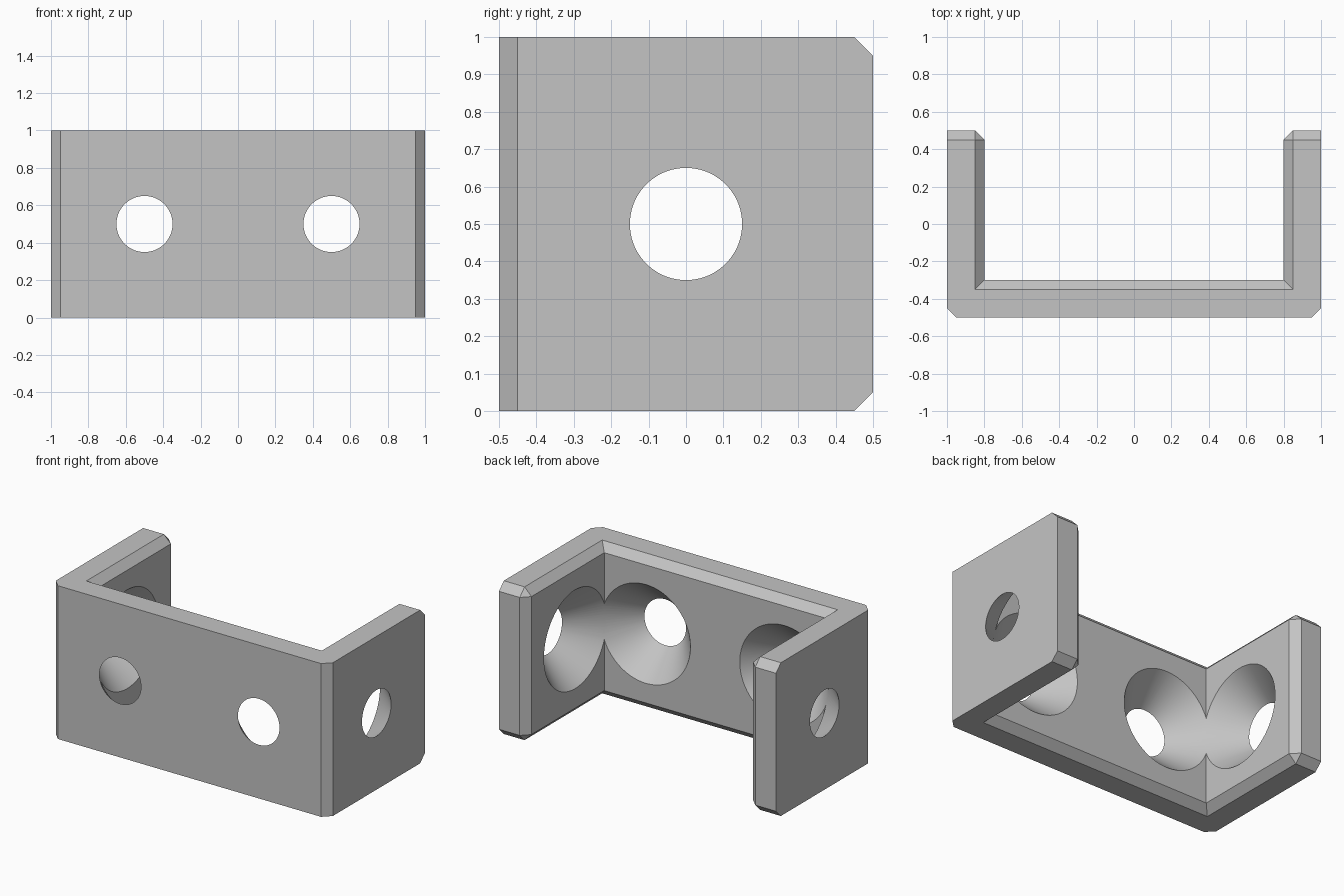
import bpy
import bmesh
from math import pi
from mathutils import Matrix, Vector

if "Cube" in bpy.data.objects:
    bpy.data.objects.remove(bpy.data.objects["Cube"], do_unlink=True)

WIDTH, DEPTH, HEIGHT = 1.0, 0.5, 1.0     # half width, half depth, full height
WALL, CHAMFER = 0.2, 0.05
HOLE_R, SINK_R = 0.15, 0.322
IN_X, IN_Y = WIDTH - WALL, WALL - DEPTH  # inner faces of the arms and the web

grey = bpy.data.materials.new("plain_grey")
grey.use_nodes = True
colour = (0.55, 0.55, 0.55, 1)
grey.diffuse_color = colour
grey.node_tree.nodes["Principled BSDF"].inputs["Base Color"].default_value = colour


def make_object(name, bm):
    mesh = bpy.data.meshes.new(name)
    bm.to_mesh(mesh)
    bm.free()
    mesh.materials.append(grey)
    obj = bpy.data.objects.new(name, mesh)
    bpy.context.collection.objects.link(obj)
    return obj


def near(a, b):
    return abs(a - b) < 1e-4


def is_chamfered(edge):
    a, b = (v.co for v in edge.verts)
    mid = (a + b) / 2
    if near(mid.z, HEIGHT / 2):          # upright edges: outer front and inner arm ends
        outer_front = near(abs(mid.x), WIDTH) and near(mid.y, -DEPTH)
        inner_end = near(abs(mid.x), IN_X) and near(mid.y, DEPTH)
        return outer_front or inner_end
    arm_end = near(a.y, DEPTH) and near(b.y, DEPTH)
    inner_rim = all(abs(p.x) < IN_X + 1e-4 and p.y > IN_Y - 1e-4 for p in (a, b))
    return arm_end or inner_rim


# Channel body: U profile pulled up, then chamfered
half = [(WIDTH, -DEPTH), (WIDTH, DEPTH), (IN_X, DEPTH), (IN_X, IN_Y)]
outline = half + [(-x, y) for x, y in reversed(half)]
bm = bmesh.new()
base = bm.faces.new([bm.verts.new((x, y, 0)) for x, y in outline])
top = bmesh.ops.extrude_face_region(bm, geom=[base])["geom"]
bmesh.ops.translate(bm, vec=(0, 0, HEIGHT),
                    verts=[g for g in top if isinstance(g, bmesh.types.BMVert)])
bmesh.ops.recalc_face_normals(bm, faces=bm.faces)
bmesh.ops.bevel(bm, geom=[e for e in bm.edges if is_chamfered(e)], offset=CHAMFER,
                offset_type='OFFSET', segments=1, profile=0.5, affect='EDGES')
bmesh.ops.recalc_face_normals(bm, faces=bm.faces)
bracket = make_object("channel_bracket", bm)


def countersink(name, outer, inward):
    """Cone cutter widening from the outer face to the inner face."""
    inward = Vector(inward)
    spare = 0.002
    grow = (SINK_R - HOLE_R) / WALL * spare
    place = Matrix.Translation(Vector(outer) + inward * WALL / 2)
    turn = inward.to_track_quat('Z', 'Y').to_matrix().to_4x4()
    bm = bmesh.new()
    bmesh.ops.create_cone(bm, cap_ends=True, segments=96, radius1=HOLE_R - grow,
                          radius2=SINK_R + grow, depth=WALL + 2 * spare,
                          matrix=place @ turn)
    cutter = make_object(name, bm)
    cutter.hide_render = True
    return cutter


# Countersunk holes: two in the web, one in each arm
cutters = []
for side, s in (("left", 1), ("right", -1)):
    cutters.append(countersink(side + "_web_cutter", (s * 0.5, -DEPTH, HEIGHT / 2), (0, 1, 0)))
    cutters.append(countersink(side + "_arm_cutter", (s * WIDTH, 0, HEIGHT / 2), (-s, 0, 0)))

bpy.ops.object.select_all(action='DESELECT')
bpy.context.view_layer.objects.active = bracket
bracket.select_set(True)
for cutter in cutters:
    cut = bracket.modifiers.new(cutter.name, 'BOOLEAN')
    cut.operation = 'DIFFERENCE'
    cut.solver = 'EXACT'
    cut.object = cutter
    bpy.ops.object.modifier_apply(modifier=cut.name)
    bpy.data.objects.remove(cutter, do_unlink=True)

# Smooth cones, crisp edges
bpy.ops.object.shade_smooth_by_angle(angle=pi / 9)
